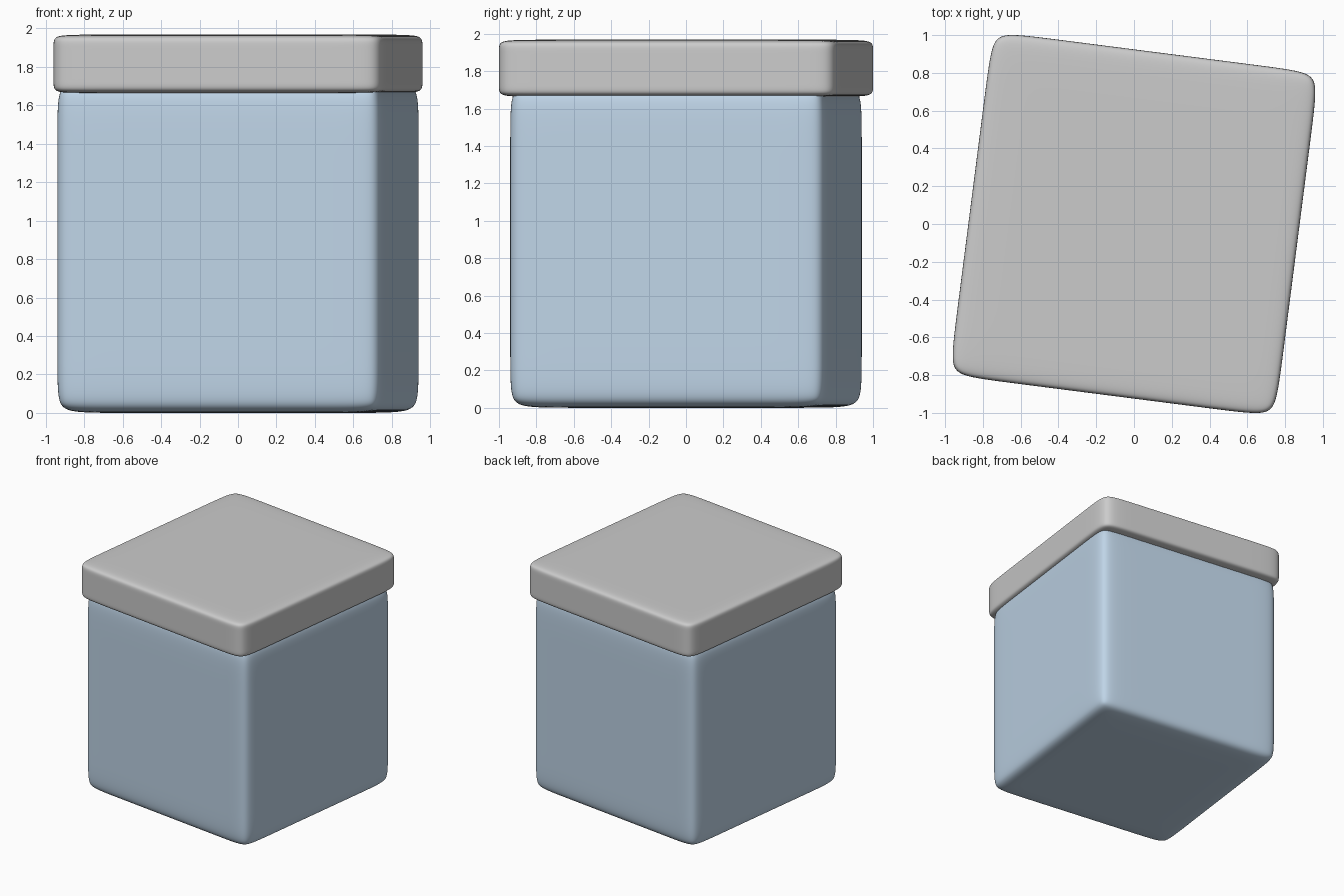
import bpy, bmesh, math
from mathutils import Vector

if "Cube" in bpy.data.objects:
    bpy.data.objects.remove(bpy.data.objects["Cube"])

TURN = math.radians(-7.3)


def soft_box(name, half, z0, z1, support, color=None):
    """Box with holding loops near each edge, smoothed by subdivision."""
    size = Vector((half[0], half[1], (z1 - z0) / 2))
    bm = bmesh.new()
    bmesh.ops.create_cube(bm, size=2)
    bmesh.ops.scale(bm, vec=size, verts=bm.verts)
    for axis in range(3):
        for sign in (-1, 1):
            co, no = Vector(), Vector()
            co[axis] = sign * (size[axis] - support[axis])
            no[axis] = 1
            bmesh.ops.bisect_plane(bm, geom=bm.verts[:] + bm.edges[:] + bm.faces[:],
                                   plane_co=co, plane_no=no)
    for f in bm.faces:
        f.smooth = True
    mesh = bpy.data.meshes.new(name)
    bm.to_mesh(mesh)
    bm.free()
    obj = bpy.data.objects.new(name, mesh)
    bpy.context.collection.objects.link(obj)
    obj.location.z = (z0 + z1) / 2
    obj.rotation_euler.z = TURN
    sub = obj.modifiers.new("smooth", 'SUBSURF')
    sub.levels = sub.render_levels = 4
    if color:
        mat = bpy.data.materials.new(name + "_color")
        mat.diffuse_color = (*color, 1)
        mat.use_nodes = True
        mat.node_tree.nodes["Principled BSDF"].inputs["Base Color"].default_value = mat.diffuse_color
        mesh.materials.append(mat)
    return obj


# Blue container, its top tucked into the lid
soft_box("container_body", (0.856, 0.856), 0.0, 1.72, (0.18, 0.18, 0.18), (0.52, 0.66, 0.80))

# Overhanging grey lid
soft_box("lid", (0.870, 0.917), 1.662, 1.968, (0.20, 0.20, 0.045))
